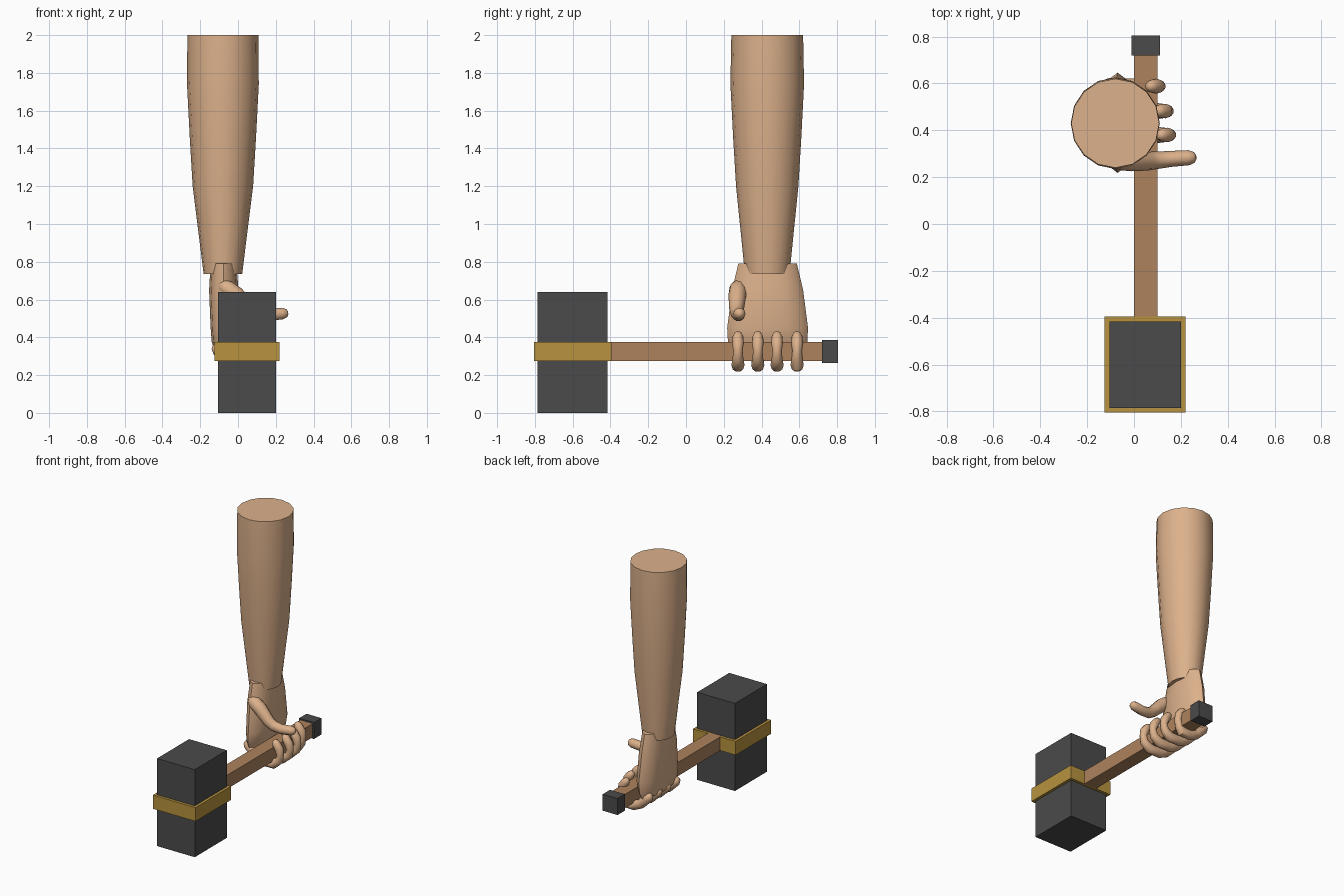
import bpy, bmesh, math
from mathutils import Vector

old = bpy.data.objects.get("Cube")
if old:
    bpy.data.objects.remove(old, do_unlink=True)


def material(name, rgb):
    m = bpy.data.materials.new(name)
    m.use_nodes = True
    m.diffuse_color = (*rgb, 1)
    m.node_tree.nodes["Principled BSDF"].inputs["Base Color"].default_value = (*rgb, 1)
    return m


skin = material("skin", (0.72, 0.44, 0.26))
wood = material("wood", (0.42, 0.225, 0.11))
brass = material("brass", (0.48, 0.29, 0.05))
iron = material("dark_iron", (0.07, 0.07, 0.07))


def finish(name, bm, mat, smooth=False):
    bmesh.ops.recalc_face_normals(bm, faces=bm.faces)
    mesh = bpy.data.meshes.new(name)
    bm.to_mesh(mesh)
    bm.free()
    ob = bpy.data.objects.new(name, mesh)
    bpy.context.collection.objects.link(ob)
    mesh.materials.append(mat)
    if smooth:
        bpy.ops.object.select_all(action='DESELECT')
        ob.select_set(True)
        bpy.context.view_layer.objects.active = ob
        bpy.ops.object.shade_smooth_by_angle(angle=math.radians(45))
    return ob


def box(name, x, y, z, mat):
    bm = bmesh.new()
    bmesh.ops.create_cube(bm, size=1)
    for v in bm.verts:
        v.co = [(a + b) / 2 + c * (b - a) for c, (a, b) in zip(v.co, (x, y, z))]
    return finish(name, bm, mat)


def loft(name, rings, mat):
    """Skin a list of equal-sized point rings and cap both ends."""
    bm = bmesh.new()
    rows = [[bm.verts.new(p) for p in ring] for ring in rings]
    n = len(rows[0])
    for a, b in zip(rows, rows[1:]):
        for i in range(n):
            j = (i + 1) % n
            bm.faces.new((a[i], a[j], b[j], b[i]))
    bm.faces.new(rows[0])
    bm.faces.new(rows[-1])
    return finish(name, bm, mat, True)


def ellipse(cx, cy, z, rx, ry, n):
    return [Vector((cx + rx * math.cos(math.tau * i / n),
                    cy + ry * math.sin(math.tau * i / n), z)) for i in range(n)]


def digit(name, points, sides=10):
    """Rounded tube through (position, radius) points."""
    pos = [Vector(p) for p, r in points]
    rad = [r for p, r in points]
    start, end = (pos[0] - pos[1]).normalized(), (pos[-1] - pos[-2]).normalized()
    head = [(pos[0] + start * rad[0] * k, rad[0] * s) for k, s in ((0.95, 0.3), (0.7, 0.7))]
    tail = [(pos[-1] + end * rad[-1] * k, rad[-1] * s) for k, s in ((0.7, 0.7), (0.95, 0.3))]
    path = head + list(zip(pos, rad)) + tail
    rings = []
    for i, (p, r) in enumerate(path):
        t = (path[min(i + 1, len(path) - 1)][0] - path[max(i - 1, 0)][0]).normalized()
        side = Vector((0, 1, 0))
        side = (side - t * side.dot(t)).normalized()
        up = t.cross(side)
        rings.append([p + r * (side * math.cos(math.tau * k / sides)
                               + up * math.sin(math.tau * k / sides)) for k in range(sides)])
    return loft(name, rings, skin)


# Hammer
box("hammer_head", (-0.105, 0.2), (-0.785, -0.415), (0, 0.64), iron)
box("head_band", (-0.125, 0.22), (-0.805, -0.395), (0.275, 0.375), brass)
box("handle", (0, 0.1), (-0.42, 0.74), (0.275, 0.375), wood)
box("handle_cap", (-0.01, 0.11), (0.72, 0.805), (0.265, 0.385), iron)

# Forearm
loft("forearm", [ellipse(-0.08, 0.43, z, rx, ry, 16) for z, rx, ry in (
    (0.735, 0.102, 0.118), (1.2, 0.16, 0.165), (1.45, 0.175, 0.18),
    (1.74, 0.19, 0.195), (2, 0.188, 0.19))], skin)

# Palm with a flattened section, wider toward the knuckles
loft("palm", [ellipse(cx, 0.432, z, rx, ry, 12) for z, cx, rx, ry in (
    (0.79, -0.077, 0.068, 0.155), (0.65, -0.075, 0.078, 0.188),
    (0.45, -0.07, 0.075, 0.214), (0.375, -0.075, 0.064, 0.21),
    (0.33, -0.08, 0.045, 0.19))], skin)

# Fingers curling under the handle and back over its far side
for name, y, reach in (("index", 0.275, 0.015), ("middle", 0.38, 0.02),
                       ("ring", 0.482, 0.01), ("little", 0.588, -0.025)):
    digit(name + "_finger", [
        ((-0.105, y, 0.335), 0.036), ((-0.05, y, 0.275), 0.032),
        ((0.01, y, 0.25), 0.034), ((0.09 + reach / 2, y, 0.252), 0.035),
        ((0.125 + reach, y, 0.285), 0.029), ((0.135 + reach, y, 0.33), 0.025),
        ((0.125 + reach, y, 0.37), 0.031), ((0.1 + reach, y, 0.405), 0.028)])

# Thumb reaching out above the handle
digit("thumb", [
    ((-0.06, 0.275, 0.66), 0.045), ((-0.01, 0.272, 0.625), 0.047),
    ((0.06, 0.268, 0.555), 0.04), ((0.1, 0.272, 0.528), 0.037),
    ((0.16, 0.278, 0.518), 0.034), ((0.235, 0.283, 0.526), 0.032)])
